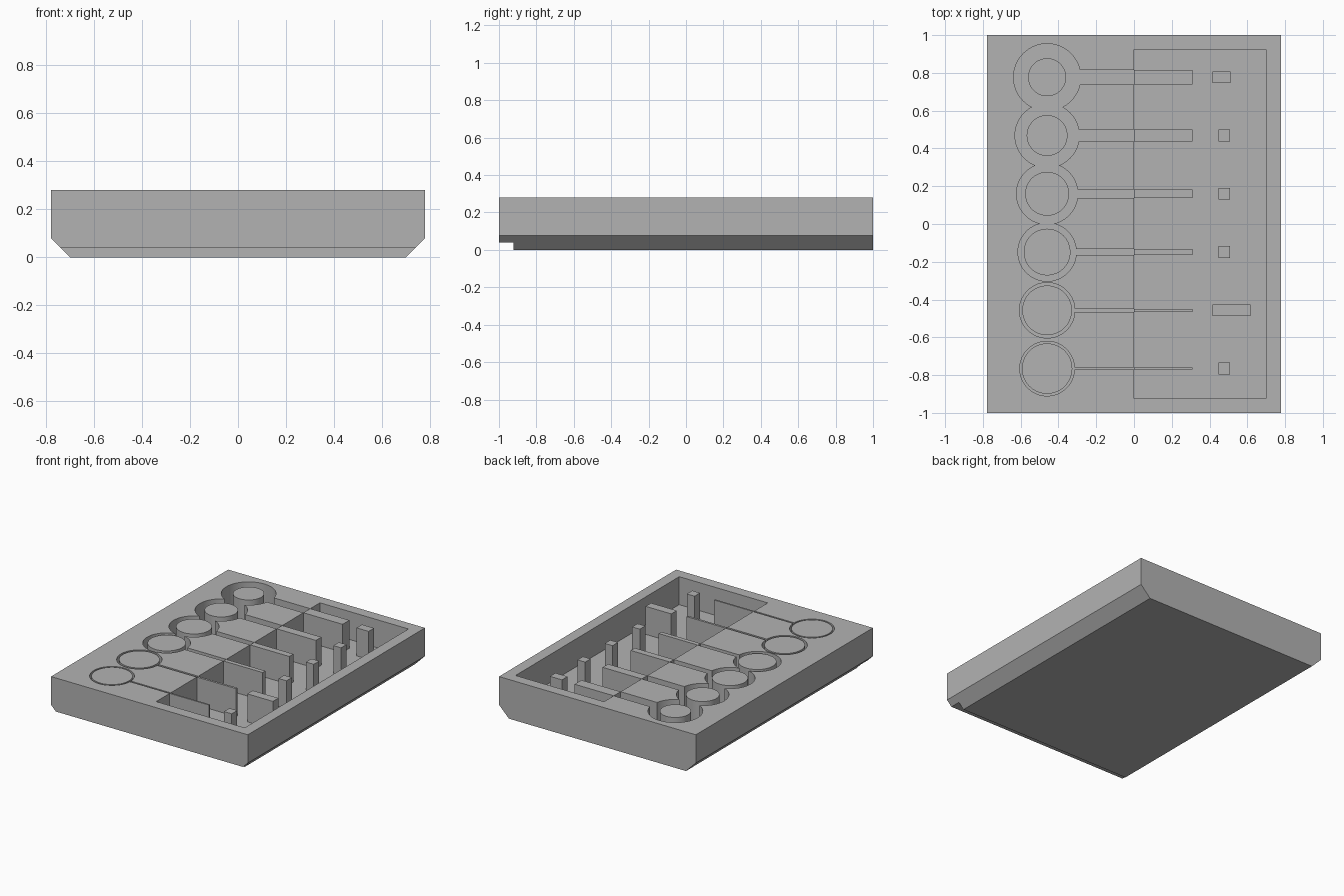
import bpy, bmesh, math

if "Cube" in bpy.data.objects:
    bpy.data.objects.remove(bpy.data.objects["Cube"])

TOP, FLOOR = 0.28, 0.08      # top of the plate, floor of every recess
DISC_X, MID_R = -0.46, 0.139
GAPS = [0.077, 0.062, 0.046, 0.031, 0.0154, 0.0115]
ROWS = [0.777 - 0.3085 * i for i in range(6)]

grey = bpy.data.materials.new("plain_grey")
grey.diffuse_color = (0.45, 0.45, 0.45, 1)
grey.use_nodes = True
grey.node_tree.nodes["Principled BSDF"].inputs["Base Color"].default_value = grey.diffuse_color


def finish(name, bm):
    bmesh.ops.recalc_face_normals(bm, faces=bm.faces)
    me = bpy.data.meshes.new(name)
    bm.to_mesh(me)
    bm.free()
    me.materials.append(grey)
    ob = bpy.data.objects.new(name, me)
    bpy.context.collection.objects.link(ob)
    return ob


def prism(name, pts, vec):
    """Extrude a closed outline of 3D points along vec."""
    bm = bmesh.new()
    face = bm.faces.new([bm.verts.new(p) for p in pts])
    ext = bmesh.ops.extrude_face_region(bm, geom=[face])
    bmesh.ops.translate(bm, vec=vec, verts=[v for v in ext["geom"] if isinstance(v, bmesh.types.BMVert)])
    return finish(name, bm)


def box(name, x0, x1, y0, y1, z0, z1):
    return prism(name, [(x0, y0, z0), (x1, y0, z0), (x1, y1, z0), (x0, y1, z0)], (0, 0, z1 - z0))


def cylinder(name, x, y, r, z0, z1, n=72):
    ring = [(x + r * math.cos(2 * math.pi * k / n), y + r * math.sin(2 * math.pi * k / n), z0) for k in range(n)]
    return prism(name, ring, (0, 0, z1 - z0))


def smooth(ob):
    bpy.ops.object.select_all(action="DESELECT")
    ob.select_set(True)
    bpy.context.view_layer.objects.active = ob
    bpy.ops.object.shade_smooth_by_angle(angle=math.radians(30))


# Plate with bevelled lower long edges
half = [(0.70, 0), (0.778, 0.078), (0.778, TOP)]
outline = half + [(-x, z) for x, z in reversed(half)]
plate = prism("plate", [(x, -1, z) for x, z in outline], (0, 2, 0))

# Recesses: front lower step, large pocket, round wells and their slots
cutters = [box("step_cutter", -1, 1, -1.1, -0.923, -0.1, 0.04),
           box("pocket_cutter", 0, 0.70, -0.923, 0.925, FLOOR, 0.4)]
for y, g in zip(ROWS, GAPS):
    cutters.append(cylinder("well_cutter", DISC_X, y, MID_R + g / 2, FLOOR, 0.4))
    cutters.append(box("slot_cutter", DISC_X, 0.02, y - g / 2, y + g / 2, FLOOR, 0.4))
for c in cutters:
    mod = plate.modifiers.new("cut", "BOOLEAN")
    mod.operation, mod.solver, mod.object = "DIFFERENCE", "EXACT", c
bpy.context.view_layer.update()
cut_mesh = bpy.data.meshes.new_from_object(plate.evaluated_get(bpy.context.evaluated_depsgraph_get()))
plate.modifiers.clear()
plate.data = cut_mesh
for c in cutters:
    bpy.data.objects.remove(c)
smooth(plate)

# Standing parts of each row: disc in its well, thin wall and peg in the pocket
PEGS = [(0.415, 0.51)] + [(0.447, 0.508)] * 3 + [(0.415, 0.618), (0.447, 0.508)]
for y, g, (x0, x1) in zip(ROWS, GAPS, PEGS):
    smooth(cylinder("disc", DISC_X, y, MID_R - g / 2, FLOOR - 0.01, TOP))
    box("thin_wall", 0, 0.31, y - g / 2, y + g / 2, FLOOR - 0.01, TOP)
    box("peg", x0, x1, y - 0.031, y + 0.031, FLOOR - 0.01, TOP)
